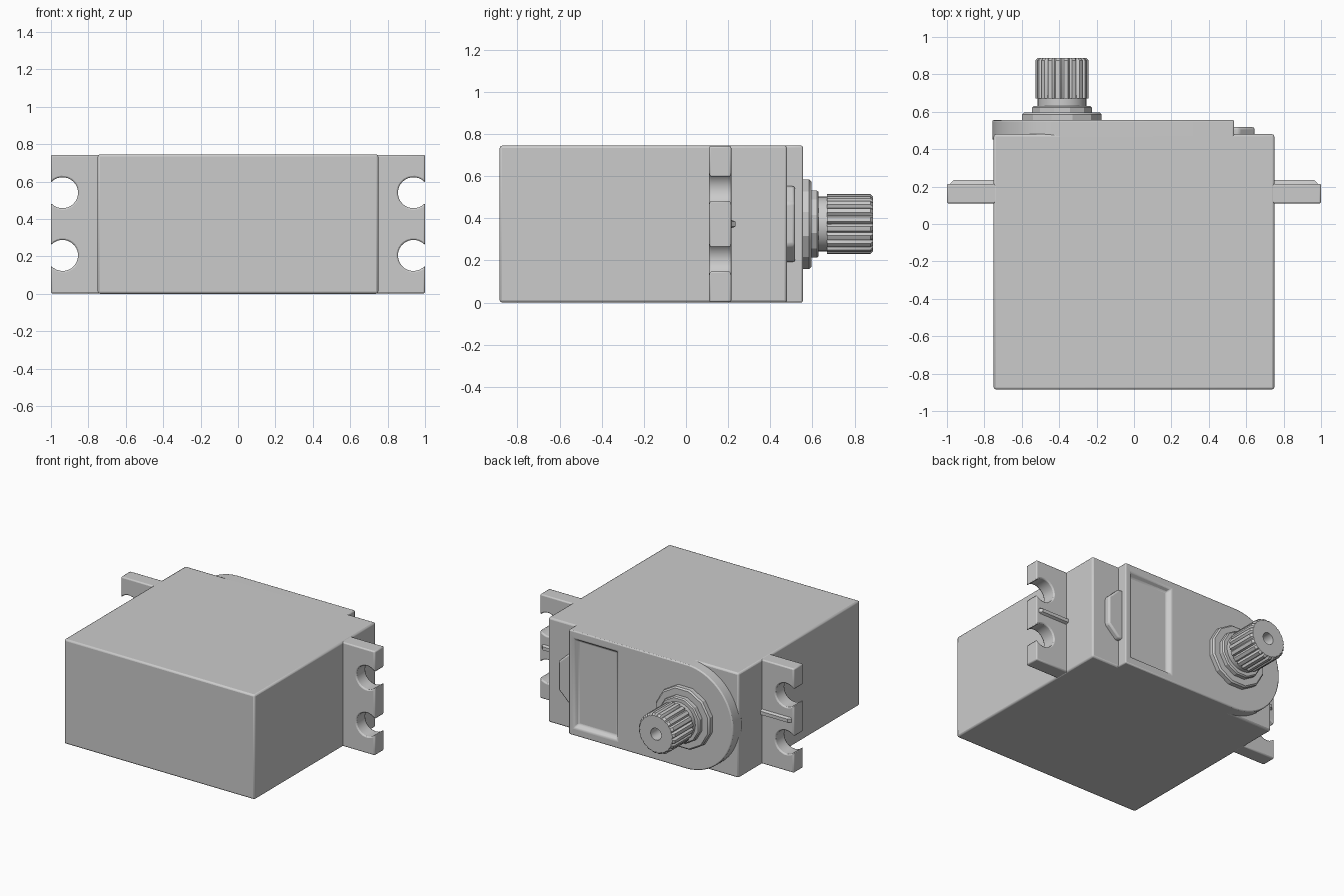
import bpy
import bmesh
from math import sin, cos, pi

cube = bpy.data.objects.get("Cube")
if cube:
    bpy.data.objects.remove(cube, do_unlink=True)

GREY = (0.6, 0.6, 0.6, 1)
plastic = bpy.data.materials.new("plain_grey")
plastic.use_nodes = True
plastic.diffuse_color = GREY
plastic.node_tree.nodes["Principled BSDF"].inputs["Base Color"].default_value = GREY

HEIGHT = 0.745
MID = HEIGHT / 2
SHAFT_X = -0.385


def finish(name, bm, bevel=0.0):
    bmesh.ops.recalc_face_normals(bm, faces=bm.faces)
    mesh = bpy.data.meshes.new(name)
    bm.to_mesh(mesh)
    bm.free()
    mesh.materials.append(plastic)
    obj = bpy.data.objects.new(name, mesh)
    bpy.context.collection.objects.link(obj)
    bpy.ops.object.select_all(action="DESELECT")
    obj.select_set(True)
    bpy.context.view_layer.objects.active = obj
    bpy.ops.object.shade_smooth_by_angle(angle=0.5)
    if bevel:
        mod = obj.modifiers.new("soft_edges", "BEVEL")
        mod.width = bevel
        mod.segments = 2
        mod.limit_method = "ANGLE"
        mod.angle_limit = 0.7
    return obj


def prism(name, outline, y0, y1, bevel=0.0):
    """Extrude an (x, z) outline along y."""
    bm = bmesh.new()
    face = bm.faces.new([bm.verts.new((x, y0, z)) for x, z in outline])
    new = bmesh.ops.extrude_face_region(bm, geom=[face])["geom"]
    verts = [v for v in new if isinstance(v, bmesh.types.BMVert)]
    bmesh.ops.translate(bm, verts=verts, vec=(0, y1 - y0, 0))
    return finish(name, bm, bevel)


def rect(x0, x1, z0, z1):
    return [(x0, z0), (x1, z0), (x1, z1), (x0, z1)]


def arc(cx, cz, r, a0, a1, n):
    angles = [a0 + (a1 - a0) * i / n for i in range(n + 1)]
    return [(cx + r * cos(a), cz + r * sin(a)) for a in angles]


def turned(name, stations, sides, offset=0.0):
    """Loft rings along y; each station is (y, radius, groove depth)."""
    bm = bmesh.new()
    rings = []
    for y, r, groove in stations:
        ring = []
        for i in range(sides):
            a = 2 * pi * (i + offset) / sides
            rr = r - groove if i % 4 == 0 else r
            ring.append(bm.verts.new((SHAFT_X + rr * cos(a), y, MID + rr * sin(a))))
        rings.append(ring)
    for low, high in zip(rings, rings[1:]):
        for i in range(sides):
            j = (i + 1) % sides
            bm.faces.new((low[i], low[j], high[j], high[i]))
    bm.faces.new(rings[0])
    bm.faces.new(rings[-1])
    return finish(name, bm)


# Main case
prism("case", rect(-0.75, 0.75, 0, HEIGHT), -0.885, 0.48, 0.012)

# Gearbox cover, rounded around the output shaft
cover_outline = [(0.535, 0), (0.535, HEIGHT)]
cover_outline += arc(SHAFT_X, MID, MID, pi / 2, 3 * pi / 2, 32)
cover = prism("gear_cover", cover_outline, 0.45, 0.555)

# Sloped rectangular recess in the cover
bm = bmesh.new()
loops = []
for y, grow in ((0.525, 0), (0.57, 0.03)):
    pts = rect(0.17 - grow, 0.475 + grow, 0.075 - grow, 0.67 + grow)
    loops.append([bm.verts.new((x, y, z)) for x, z in pts])
for i in range(4):
    j = (i + 1) % 4
    bm.faces.new((loops[0][i], loops[0][j], loops[1][j], loops[1][i]))
for loop in loops:
    bm.faces.new(loop)
cutter = finish("recess_cutter", bm)
cutter.hide_render = True
cut = cover.modifiers.new("recess", "BOOLEAN")
cut.operation = "DIFFERENCE"
cut.object = cutter
cut.solver = "EXACT"
bpy.context.view_layer.objects.active = cover
bpy.ops.object.modifier_apply(modifier="recess")
bpy.data.objects.remove(cutter, do_unlink=True)
soft = cover.modifiers.new("soft_edges", "BEVEL")
soft.width = 0.008
soft.segments = 2
soft.limit_method = "ANGLE"
soft.angle_limit = 0.9

# Small tab beside the cover
tab = [(0.5, MID - 0.18), (0.56, MID - 0.18), (0.645, MID - 0.1),
       (0.645, MID + 0.1), (0.56, MID + 0.18), (0.5, MID + 0.18)]
prism("end_tab", tab, 0.45, 0.518, 0.012)

# Mounting ears with open screw slots and a stiffening rib
HOLE_X, HOLE_R = 0.938, 0.083
half = math_half = 2 * pi - 0.73
for side, s in (("left", 1), ("right", -1)):
    outline = [(0.7, 0.002), (1, 0.002)]
    for z in (0.205, 0.54):
        outline += arc(HOLE_X, z, HOLE_R, -0.73, -half, 20)
    outline += [(1, HEIGHT - 0.002), (0.7, HEIGHT - 0.002)]
    prism(side + "_ear", [(s * x, z) for x, z in outline], 0.11, 0.215, 0.01)
    rib = bmesh.new()
    sections = []
    for x, top in ((0.72, 0.235), (0.965, 0.235), (0.985, 0.212)):
        pts = ((0.2, -0.025), (top, -0.012), (top, 0.012), (0.2, 0.025))
        sections.append([rib.verts.new((s * x, y, MID + z)) for y, z in pts])
    for a, b in zip(sections, sections[1:]):
        for i in range(4):
            j = (i + 1) % 4
            rib.faces.new((a[i], a[j], b[j], b[i]))
    rib.faces.new(sections[0])
    rib.faces.new(sections[-1])
    finish(side + "_ear_rib", rib)

# Stepped bearing collars
turned("bearing_collar", [(0.54, 0.22, 0), (0.585, 0.22, 0), (0.595, 0.21, 0)], 12, 0.5)
turned("bearing_ring", [(0.58, 0.165, 0), (0.622, 0.165, 0), (0.63, 0.157, 0)], 12, 0.5)
turned("shaft_neck", [(0.61, 0.13, 0), (0.69, 0.13, 0)], 32)

# Splined output shaft with a screw hole
turned("splined_shaft", [(0.67, 0.132, 0), (0.67, 0.143, 0.014),
                         (0.875, 0.143, 0.014), (0.888, 0.13, 0.004),
                         (0.888, 0.042, 0), (0.74, 0.042, 0)], 80)
